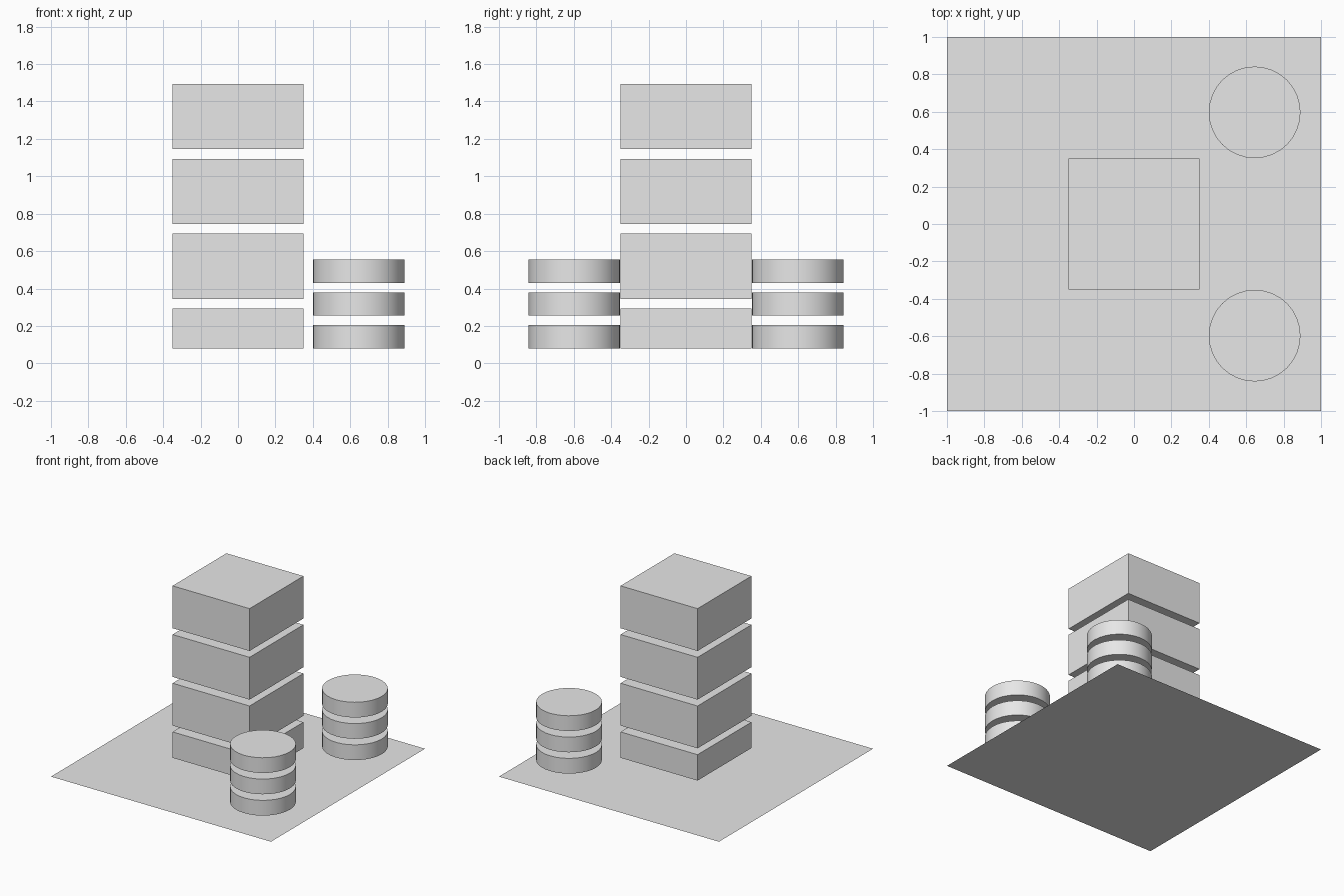
import bpy
import math

cube = bpy.data.objects.get("Cube")
if cube:
    bpy.data.objects.remove(cube, do_unlink=True)

# One plain grey for everything
grey = bpy.data.materials.new("light_grey")
grey.use_nodes = True
grey.diffuse_color = (0.8, 0.8, 0.8, 1)
grey.node_tree.nodes["Principled BSDF"].inputs["Base Color"].default_value = (0.8, 0.8, 0.8, 1)


def finish(name):
    obj = bpy.context.object
    obj.name = name
    obj.data.materials.append(grey)
    return obj


def block(name, width, bottom, top):
    bpy.ops.mesh.primitive_cube_add(size=1, location=(0, 0, (bottom + top) / 2))
    bpy.context.object.scale = (width, width, top - bottom)
    bpy.ops.object.transform_apply(location=False, rotation=False, scale=True)
    finish(name)


def disc(name, x, y, bottom, height):
    bpy.ops.mesh.primitive_cylinder_add(
        vertices=32, radius=0.245, depth=height, location=(x, y, bottom + height / 2))
    finish(name)
    bpy.ops.object.shade_smooth_by_angle(angle=math.radians(30))


# Ground sheet
bpy.ops.mesh.primitive_plane_add(size=2, location=(0, 0, 0))
finish("ground_plate")

# Tower: a low ground floor and three equal upper floors with gaps between
block("tower_ground_floor", 0.7, 0.08, 0.293)
for i in range(3):
    bottom = 0.345 + 0.4 * i
    block(f"tower_upper_floor_{i + 1}", 0.7, bottom, bottom + 0.348)

# Two round tanks, each a stack of three separate discs
for side, y in (("front", -0.597), ("back", 0.597)):
    for i in range(3):
        disc(f"{side}_tank_disc_{i + 1}", 0.645, y, 0.08 + 0.175 * i, 0.125)
